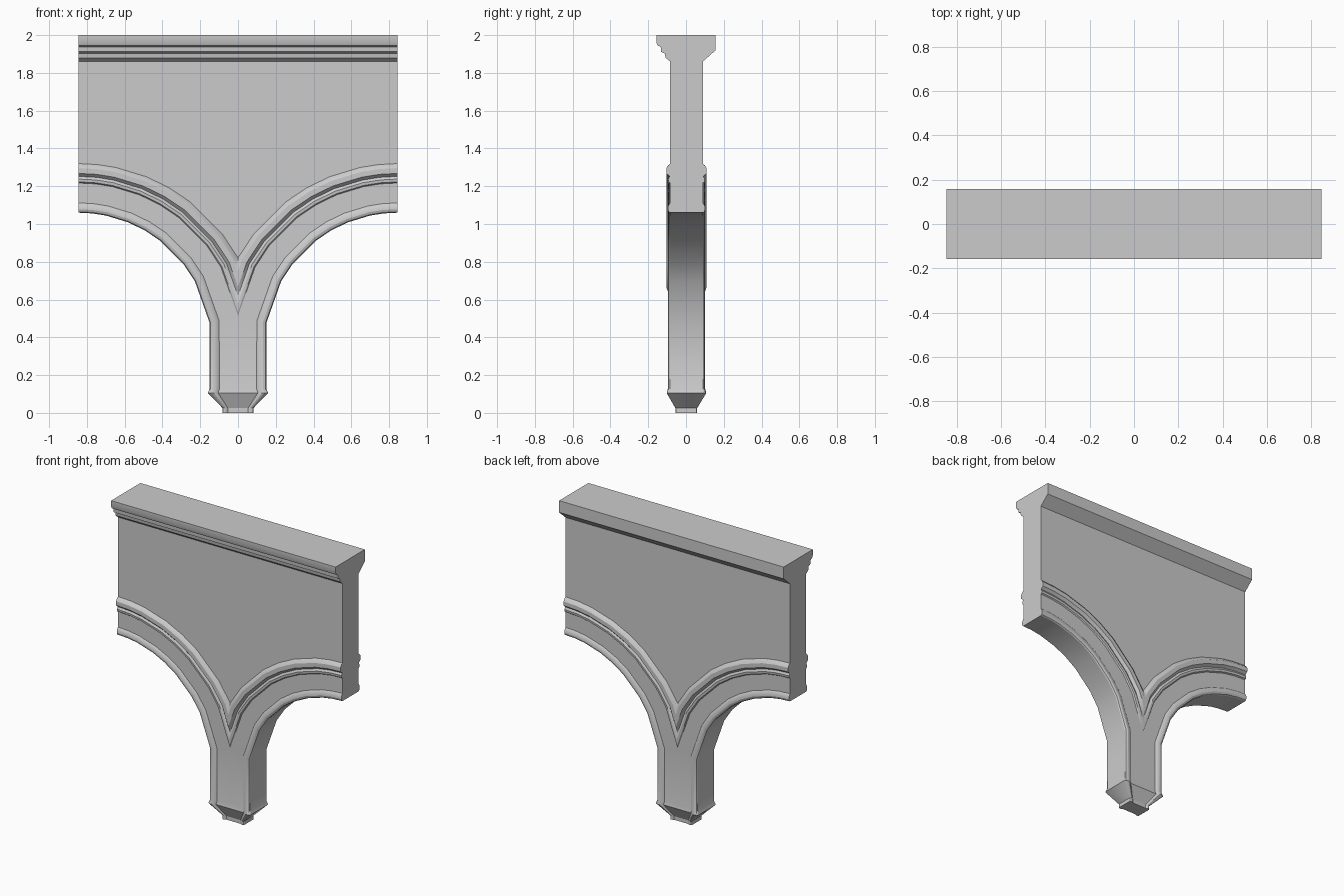
import bpy, bmesh
from math import cos, sin, radians

if "Cube" in bpy.data.objects:
    bpy.data.objects.remove(bpy.data.objects["Cube"])

HALF, CZ, R = 0.845, 0.355, 0.705      # arch centre (HALF, CZ) and radius
YC = 0.0025                            # wall centre line in y

# moulding section: (distance from arch edge, half thickness)
band = [(0, .0865), (.005, .094), (.018, .099), (.032, .098), (.045, .092), (.052, .0865),
        (.157, .0865), (.163, .095), (.178, .097), (.192, .089),
        (.208, .107), (.236, .107), (.250, .098), (.260, .0865)]
# cornice section: (y, z), front upwards then back downwards
cornice = [(-.084, 1.86), (-.108, 1.88), (-.112, 1.902), (-.132, 1.912), (-.134, 1.938),
           (-.150, 1.945), (-.157, 1.962), (-.157, 2), (.157, 2), (.157, 1.92), (.089, 1.86)]


def section(place, cornice_pts):
    front = [(*place(d, -h + YC),) for d, h in band]
    back = [(*place(d, h + YC),) for d, h in reversed(band)]
    return front + cornice_pts + back


rows = []
# pendant foot and shaft: (z, x scale, y scale)
for z, sx, sy in [(0, .54, .58), (.025, .54, .58), (.105, 1.06, 1.06), (.127, 1, 1)]:
    rows.append(section(lambda d, y: ((.1507 - d) * sx, y * sy, z),
                        [(-.2, y, z) for y, _ in cornice]))
# arch, wall and cornice
for a in [170, 151, 142, 128, 120, 112, 102, 96, 90]:
    c, s = cos(radians(a)), sin(radians(a))
    x_out = HALF + (R + .26) * c
    rows.append(section(lambda d, y: (HALF + (R + d) * c, y, CZ + (R + d) * s),
                        [(x_out, y, z) for y, z in cornice]))

# skin the sections, cap both ends, trim at the centre line
bm = bmesh.new()
grid = [[bm.verts.new(p) for p in row] for row in rows]
n = len(grid[0])
for r0, r1 in zip(grid, grid[1:]):
    for i in range(n):
        j = (i + 1) % n
        bm.faces.new((r0[i], r0[j], r1[j], r1[i]))
bm.faces.new(grid[0])
bm.faces.new(grid[-1])
bmesh.ops.bisect_plane(bm, geom=bm.verts[:] + bm.edges[:] + bm.faces[:], dist=1e-5,
                       plane_co=(0, 0, 0), plane_no=(1, 0, 0), clear_inner=True)
bmesh.ops.recalc_face_normals(bm, faces=bm.faces)
# make sure the end cap faces outwards
cap = max(bm.faces, key=lambda f: f.calc_center_median().x)
if cap.normal.x < 0:
    bmesh.ops.reverse_faces(bm, faces=bm.faces)

mesh = bpy.data.meshes.new("arched_wall")
bm.to_mesh(mesh)
bm.free()
wall = bpy.data.objects.new("arched_wall", mesh)
bpy.context.collection.objects.link(wall)
bpy.context.view_layer.objects.active = wall
wall.select_set(True)

# mirrored left half
mirror = wall.modifiers.new("mirror", 'MIRROR')
mirror.merge_threshold = 0.0005
bpy.ops.object.shade_smooth_by_angle(angle=radians(25))
